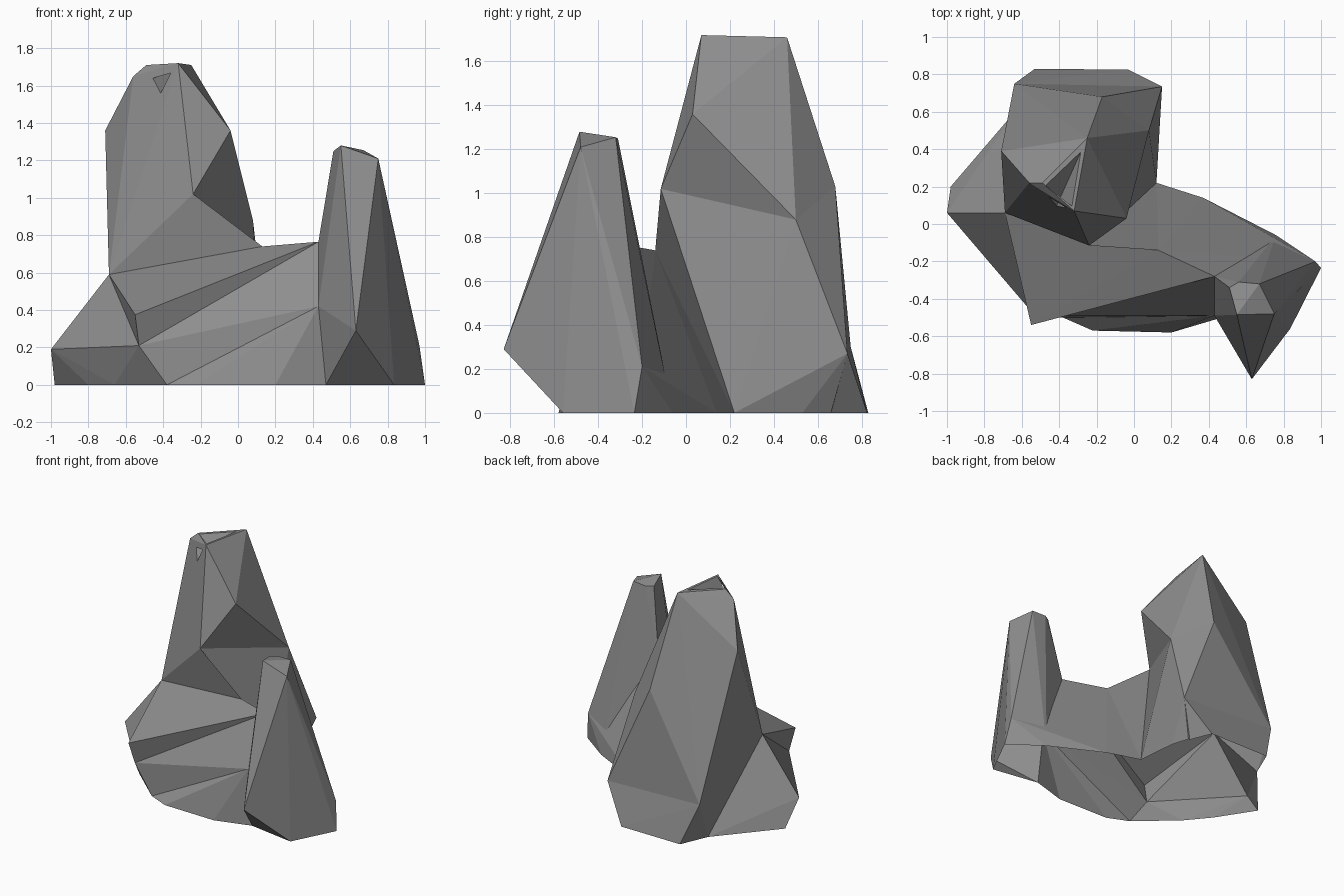
import bpy, bmesh

if "Cube" in bpy.data.objects:
    bpy.data.objects.remove(bpy.data.objects["Cube"])

# One flat stone colour
stone = bpy.data.materials.new("grey_stone")
stone.diffuse_color = (0.27, 0.27, 0.27, 1)
stone.use_nodes = True
stone.node_tree.nodes["Principled BSDF"].inputs["Base Color"].default_value = stone.diffuse_color


def chunk(name, pts):
    """A faceted convex stone chunk around its corner points."""
    bm = bmesh.new()
    for p in pts:
        bm.verts.new(p)
    r = bmesh.ops.convex_hull(bm, input=bm.verts[:])
    loose = {g for g in r["geom_interior"] + r["geom_unused"]
             if isinstance(g, bmesh.types.BMVert)}
    bmesh.ops.delete(bm, geom=list(loose), context='VERTS')
    bmesh.ops.recalc_face_normals(bm, faces=bm.faces[:])
    me = bpy.data.meshes.new(name)
    bm.to_mesh(me)
    bm.free()
    me.materials.append(stone)
    ob = bpy.data.objects.new(name, me)
    bpy.context.collection.objects.link(ob)
    return ob


def combine(target, other, operation):
    """Apply a boolean and remove the second chunk."""
    mod = target.modifiers.new("join", 'BOOLEAN')
    mod.operation = operation
    mod.solver = 'EXACT'
    mod.object = other
    bpy.context.view_layer.objects.active = target
    bpy.ops.object.modifier_apply(modifier=mod.name)
    bpy.data.objects.remove(other)


# Corners shared between neighbouring chunks
shoulder = (-.69, .06, .59)
throat = (-.24, -.115, 1.02)
saddle = (.13, -.14, .74)
ridge_end = (.43, -.28, .765)
waist = (.43, -.49, .42)
ledge_low = (-.53, -.49, .21)
heel = (.12, .22, 0)
back_foot = (-.62, .62, 0)
side_foot = (.97, -.20, .21)
notch_foot = (.47, -.50, 0)
front_foot = (-.38, -.50, 0)
rear_foot = (.76, -.06, 0)
cheek = (-.71, .39, 1.36)
back_high = (-.17, .68, 1.03)
hip = (.08, .50, .88)
back_left = (-.64, .75, .30)
back_right = (.15, .735, .27)
flank_foot = (.09, .53, 0)

# Upper half of the tall peak
rock = chunk("rock", [
    (-.32, .07, 1.72), (-.25, .46, 1.71), (-.49, .22, 1.71), (-.56, .22, 1.65),
    (-.04, .03, 1.36), cheek, back_high, hip, back_left, throat, shoulder])

# Small hollow in the summit, breaking through to the front
combine(rock, chunk("hollow", [
    (-.26, .44, 1.74), (-.32, .10, 1.74), (-.48, .23, 1.74),
    (-.43, .06, 1.54)]), 'DIFFERENCE')

parts = {
    # Lower half of the tall peak
    "peak_foot": [cheek, back_high, hip, back_left, back_right, throat,
                  shoulder, heel, back_foot, flank_foot, (-.55, .68, 0),
                  (.05, .66, 0)],
    # Flared skirt behind the peak
    "skirt": [back_left, back_right, (-.53, .83, 0), (-.27, .81, 0),
              (-.03, .825, 0), flank_foot, back_foot],
    # Wedge leading from the peak down to the saddle
    "wedge": [throat, saddle, shoulder, heel, (-.4, .3, 0)],
    # Overhanging front ridge
    "ridge": [shoulder, saddle, ridge_end, ledge_low, (-.55, -.54, .375),
              (-.4, .1, 0), (.1, -.1, 0), heel],
    # Broad base
    "base": [ledge_low, waist, ridge_end, saddle, side_foot, heel, notch_foot,
             front_foot, rear_foot, (.37, .14, 0), (-.66, -.25, 0)],
    # Fanned toe along the front
    "toe": [waist, front_foot, (-.22, -.57, 0), (.20, -.58, 0), notch_foot,
            (0, -.2, 0)],
    # Left bulge
    "bulge": [shoulder, ledge_low, back_foot, (-1, .06, .19), (-.98, .20, 0),
              (-.80, .39, 0), (-.80, -.08, 0), (-.66, -.25, 0), front_foot,
              heel],
    # Small right peak
    "small_peak": [(.55, -.485, 1.28), (.51, -.34, 1.25), (.56, -.31, 1.25),
                   (.67, -.32, 1.255), (.75, -.48, 1.21), ridge_end, waist,
                   side_foot, notch_foot, (.63, -.83, .29), (.835, -.56, 0),
                   (1, -.235, 0), rear_foot],
}
for name, pts in parts.items():
    combine(rock, chunk(name, pts), 'UNION')

# The underside is open
bm = bmesh.new()
bm.from_mesh(rock.data)
bmesh.ops.remove_doubles(bm, verts=bm.verts[:], dist=0.0005)
under = [f for f in bm.faces if all(v.co.z < .001 for v in f.verts)]
bmesh.ops.delete(bm, geom=under, context='FACES')
bm.to_mesh(rock.data)
bm.free()
